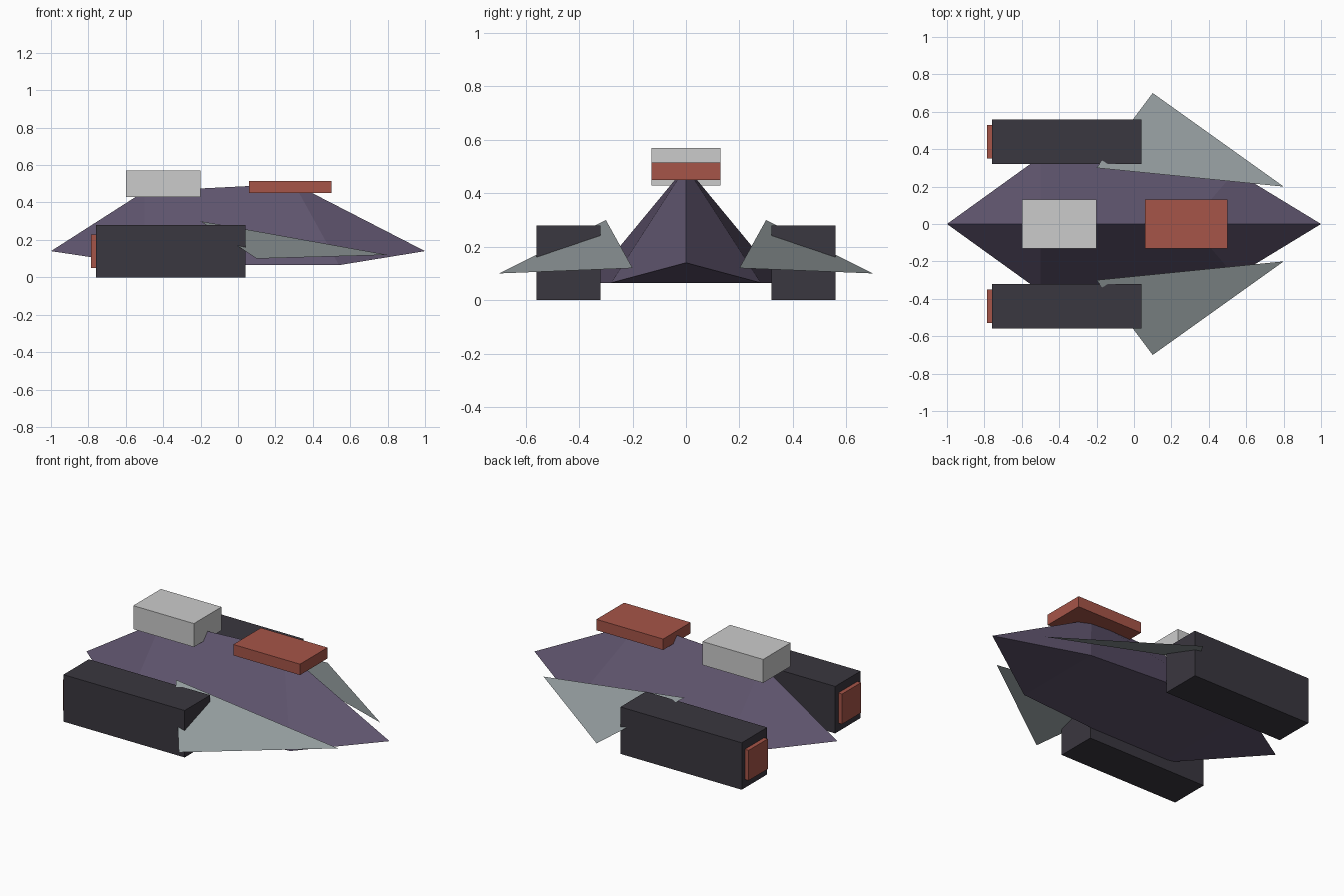
import bpy

if "Cube" in bpy.data.objects:
    bpy.data.objects.remove(bpy.data.objects["Cube"])


def material(name, rgb):
    m = bpy.data.materials.new(name)
    m.diffuse_color = (*rgb, 1)
    m.use_nodes = True
    m.node_tree.nodes["Principled BSDF"].inputs["Base Color"].default_value = m.diffuse_color
    return m


PURPLE = material("purple", (0.115, 0.09, 0.155))
DARK = material("dark", (0.042, 0.038, 0.05))
RED = material("red", (0.38, 0.09, 0.065))
STEEL = material("steel", (0.30, 0.34, 0.35))


def mesh(name, verts, faces, mat=None):
    me = bpy.data.meshes.new(name)
    me.from_pydata(verts, [], faces)
    ob = bpy.data.objects.new(name, me)
    bpy.context.collection.objects.link(ob)
    if mat:
        me.materials.append(mat)
    return ob


def box(name, x, y, z, mat=None):
    # Each argument is a (min, max) range
    verts = [(a, b, c) for a in x for b in y for c in z]
    faces = [(0, 1, 3, 2), (4, 6, 7, 5), (0, 4, 5, 1),
             (2, 3, 7, 6), (0, 2, 6, 4), (1, 5, 7, 3)]
    return mesh(name, verts, faces, mat)


# Hull: pointed tips, sharp ridge and flat belly
mesh("hull",
     [(1, 0, 0.14), (-1, 0, 0.14),
      (0.3, 0, 0.5), (-0.5, 0, 0.46),
      (0.54, 0.28, 0.065), (0.54, -0.28, 0.065),
      (-0.5, 0.36, 0.065), (-0.5, -0.36, 0.065)],
     [(0, 2, 5), (0, 4, 2), (0, 5, 4),
      (1, 7, 3), (1, 3, 6), (1, 6, 7),
      (2, 3, 7, 5), (2, 4, 6, 3), (4, 5, 7, 6)],
     PURPLE)

# Cabin block and nose panel sitting on the ridge
box("rear_block", (-0.6, -0.2), (-0.13, 0.13), (0.43, 0.57))
box("front_panel", (0.06, 0.5), (-0.13, 0.13), (0.45, 0.515), RED)

# Engines, exhausts and thin wings on both sides
for side, s in (("left", 1), ("right", -1)):
    def span(a, b):
        return tuple(sorted((s * a, s * b)))

    box(f"{side}_engine", (-0.76, 0.04), span(0.32, 0.56), (0, 0.28), DARK)
    box(f"{side}_exhaust", (-0.785, -0.74), span(0.35, 0.53), (0.05, 0.23), RED)
    mesh(f"{side}_wing",
         [(-0.2, s * 0.3, 0.3), (0.8, s * 0.2, 0.12), (0.1, s * 0.7, 0.1)],
         [(0, 1, 2) if s > 0 else (0, 2, 1)], STEEL)
